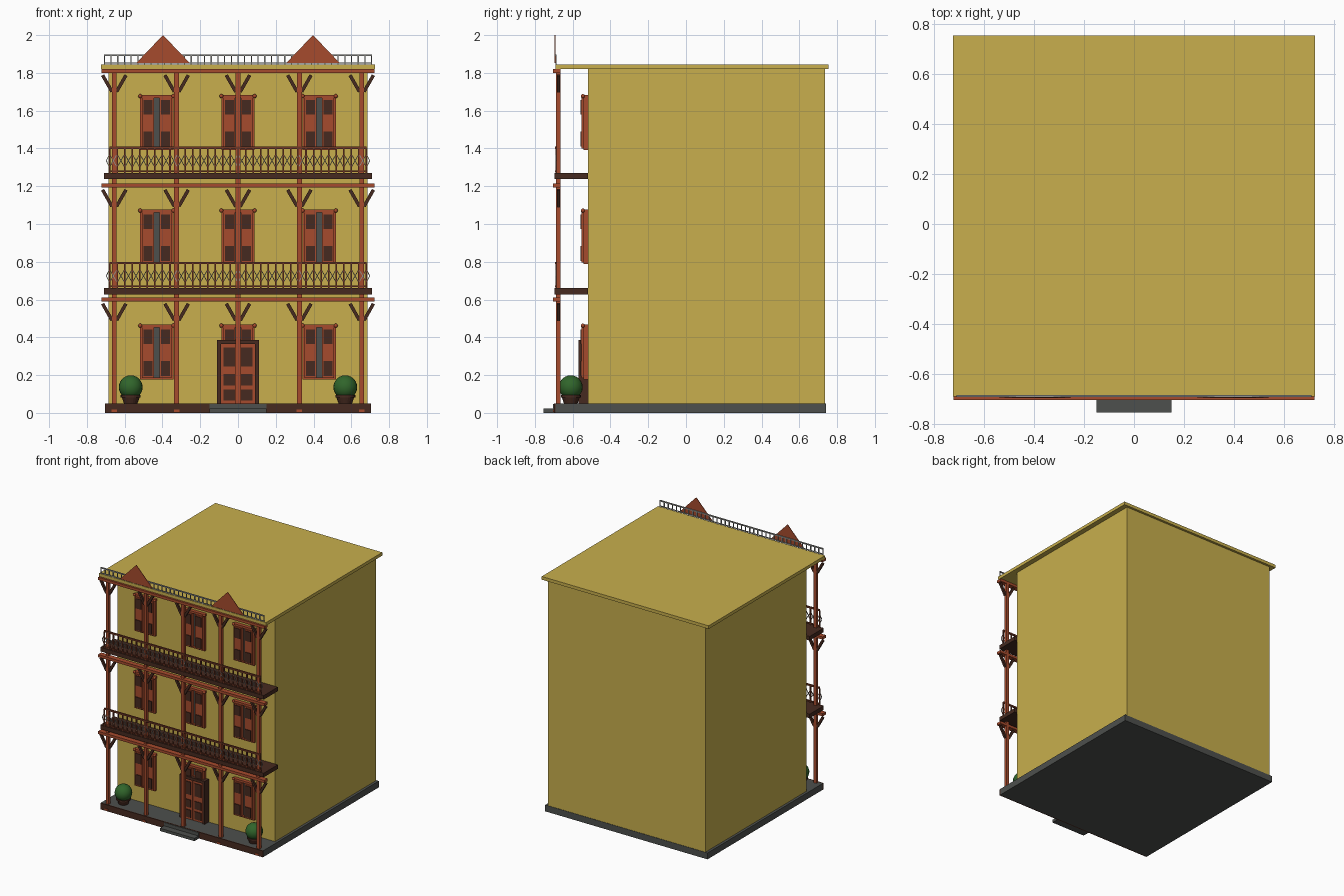
import bpy, bmesh, math
from mathutils import Matrix, Vector

if "Cube" in bpy.data.objects:
    bpy.data.objects.remove(bpy.data.objects["Cube"])


def mat(name, r, g, b):
    m = bpy.data.materials.new(name)
    m.diffuse_color = (r, g, b, 1)
    m.use_nodes = True
    m.node_tree.nodes["Principled BSDF"].inputs["Base Color"].default_value = m.diffuse_color
    return m


YELLOW = mat("ochre plaster", 0.58, 0.43, 0.074)
RED = mat("red timber", 0.38, 0.070, 0.026)
BROWN = mat("dark brown timber", 0.061, 0.023, 0.014)
RUST = mat("railing rust", 0.17, 0.040, 0.019)
STONE = mat("dark stone", 0.075, 0.080, 0.074)
IRON = mat("pale iron", 0.29, 0.29, 0.27)
GREEN = mat("leaf green", 0.030, 0.130, 0.024)


def add_box(bm, x0, x1, y0, y1, z0, z1):
    m = Matrix.Translation(((x0 + x1) / 2, (y0 + y1) / 2, (z0 + z1) / 2))
    m = m @ Matrix.Diagonal((x1 - x0, y1 - y0, z1 - z0, 1))
    bmesh.ops.create_cube(bm, size=1, matrix=m)


def add_bar(bm, a, b, y, width, depth):
    """Slanted bar between two (x, z) points."""
    a, b = Vector((a[0], y, a[1])), Vector((b[0], y, b[1]))
    d = b - a
    m = Matrix.Translation((a + b) / 2) @ Matrix.Rotation(math.atan2(d.x, d.z), 4, 'Y')
    bmesh.ops.create_cube(bm, size=1, matrix=m @ Matrix.Diagonal((width, depth, d.length, 1)))


def finish(bm, name, material, smooth=False):
    me = bpy.data.meshes.new(name)
    bm.to_mesh(me)
    bm.free()
    me.materials.append(material)
    ob = bpy.data.objects.new(name, me)
    bpy.context.collection.objects.link(ob)
    for p in me.polygons:
        p.use_smooth = smooth
    return ob


def boxes(name, material, items):
    bm = bmesh.new()
    for it in items:
        add_box(bm, *it)
    return finish(bm, name, material)


# Main masses
boxes("walls", YELLOW, [(-.685, .685, -.52, .737, .05, 1.82)])
boxes("roof_slab", YELLOW, [(-.725, .725, -.69, .755, 1.82, 1.845)])
boxes("base_slab", STONE, [(-.705, .705, -.69, .74, 0, .05)])
boxes("porch_fascia", BROWN, [(-.705, .705, -.699, -.69, 0, .05)])
boxes("entry_steps", STONE, [(-.15, .15, -.755, -.69, 0, .022),
                             (-.15, .15, -.705, -.69, .022, .048)])

# Gallery posts, feet, beams and floors
POSTS = (-.655, -.325, 0, .325, .655)
BEAMS = (.59, 1.193, 1.80)
FLOORS = (.628, 1.238)
boxes("posts", RED, [(x - .0125, x + .0125, -.687, -.664, .05, 1.80) for x in POSTS])
boxes("post_feet", RED, [(x - .014, x + .014, -.703, -.698, .004, .018) for x in POSTS])
boxes("gallery_beams", RED, [(-.722, .722, -.705, -.665, z, z + .021) for z in BEAMS])
boxes("gallery_floors", BROWN, [(-.71, .71, -.695, -.52, z, z + .032) for z in FLOORS])

# Diagonal brackets either side of each post
bm = bmesh.new()
for x in POSTS:
    for z in BEAMS:
        for s in (-1, 1):
            add_bar(bm, (x + s * .012, z - .10), (x + s * .062, z - .012), -.676, .018, .016)
finish(bm, "brackets", BROWN)

# Gallery railings with iron lattice between balusters
rails, lattice = bmesh.new(), bmesh.new()
N, HALF = 34, .68
STEP = 2 * HALF / N
for f in FLOORS:
    z = f + .032
    add_box(rails, -HALF, HALF, -.694, -.682, z + .128, z + .140)
    add_box(rails, -HALF, HALF, -.693, -.683, z + .006, z + .014)
    for i in range(N + 1):
        x = -HALF + i * STEP
        add_box(rails, x - .004, x + .004, -.692, -.684, z, z + .13)
        if i < N:
            c, w = x + STEP / 2, STEP / 2
            for s in (-1, 1):
                add_bar(lattice, (c - s * w, z + .03), (c + s * w, z + .10), -.69, .004, .004)
    for x in (-HALF, HALF):
        for s in (-1, 1):
            add_bar(lattice, (x, z + .065 + s * .035),
                    (x + math.copysign(.017, x), z + .065), -.69, .004, .004)
finish(rails, "gallery_railings", RUST)
finish(lattice, "railing_lattice", IRON)

# Roof parapet railing
para = [(-.71, .71, -.693, -.685, 1.889, 1.898), (-.71, .71, -.692, -.686, 1.849, 1.855)]
para += [(x - .003, x + .003, -.692, -.686, 1.845, 1.892)
         for x in (-.707 + i * 1.414 / 40 for i in range(41))]
boxes("parapet_railing", IRON, para)

# Thin triangular gables on the parapet
bm = bmesh.new()
for cx in (-.397, .397):
    f = bm.faces.new([bm.verts.new((cx + dx, -.696, z))
                      for dx, z in ((-.142, 1.852), (.142, 1.852), (0, 2.0))])
    ext = bmesh.ops.extrude_face_region(bm, geom=[f])
    bmesh.ops.translate(bm, vec=(0, .004, 0),
                        verts=[v for v in ext["geom"] if isinstance(v, bmesh.types.BMVert)])
bmesh.ops.recalc_face_normals(bm, faces=bm.faces)
finish(bm, "gables", RED)

# Windows: glass, frame, shutters with louvre panels
glass, frame, shutter, louvre, knobs = [], [], [], [], []
for z in (.178, .787, 1.393):
    for cx in (-.43, 0, .43):
        door_below = cx == 0 and z < .5
        zb = z + .20 if door_below else z
        top = z + .29
        glass.append((cx - .08, cx + .08, -.526, -.52, zb, top - .01))
        frame += [(cx - .092, cx + .092, -.548, -.52, top - .016, top),
                  (cx - .088, cx - .076, -.542, -.52, zb, top),
                  (cx + .076, cx + .088, -.542, -.52, zb, top),
                  (cx - .088, cx + .088, -.542, -.52, zb, zb + .01)]
        for s in (-1, 1):
            knobs.append((cx + s * .088, top - .006))
            sx = cx + s * .046
            shutter.append((sx - .031, sx + .031, -.553, -.526, zb + .008, top - .016))
            for a, b in ((.018, .097), (.187, .264)):
                if not door_below or a > .1:
                    louvre.append((sx - .024, sx + .024, -.558, -.553, max(z + a, zb), z + b))
boxes("window_glass", STONE, glass)
boxes("window_frames", RED, frame)
boxes("shutters", RED, shutter)
boxes("shutter_louvres", BROWN, louvre)
bm = bmesh.new()
for x, z in knobs:
    bmesh.ops.create_uvsphere(bm, u_segments=10, v_segments=6, radius=.011,
                              matrix=Matrix.Translation((x, -.546, z)))
finish(bm, "window_knobs", RED, True)

# Front door: frame, two leaves, sunk-look panels
boxes("door_frame", BROWN, [(-.11, -.09, -.57, -.52, .05, .387), (.09, .11, -.57, -.52, .05, .387),
                            (-.11, .11, -.57, -.52, .365, .387)])
boxes("door_leaves", RED, [(-.09, -.002, -.56, -.52, .05, .365), (.002, .09, -.56, -.52, .05, .365)])
boxes("door_panels", BROWN, [(s * .046 - .030, s * .046 + .030, -.565, -.56, a, b)
                             for s in (-1, 1)
                             for a, b in ((.065, .125), (.145, .205), (.245, .345))])

# Potted round bushes
for side, cx in (("left", -.568), ("right", .568)):
    bm = bmesh.new()
    bmesh.ops.create_cone(bm, cap_ends=True, segments=20, radius1=.036, radius2=.048, depth=.035,
                          matrix=Matrix.Translation((cx, -.61, .0675)))
    bmesh.ops.create_cone(bm, cap_ends=True, segments=20, radius1=.053, radius2=.053, depth=.012,
                          matrix=Matrix.Translation((cx, -.61, .088)))
    finish(bm, side + "_pot", BROWN)
    bm = bmesh.new()
    bmesh.ops.create_uvsphere(bm, u_segments=20, v_segments=12, radius=.063,
                              matrix=Matrix.Translation((cx, -.61, .136)))
    finish(bm, side + "_bush", GREEN, True)
